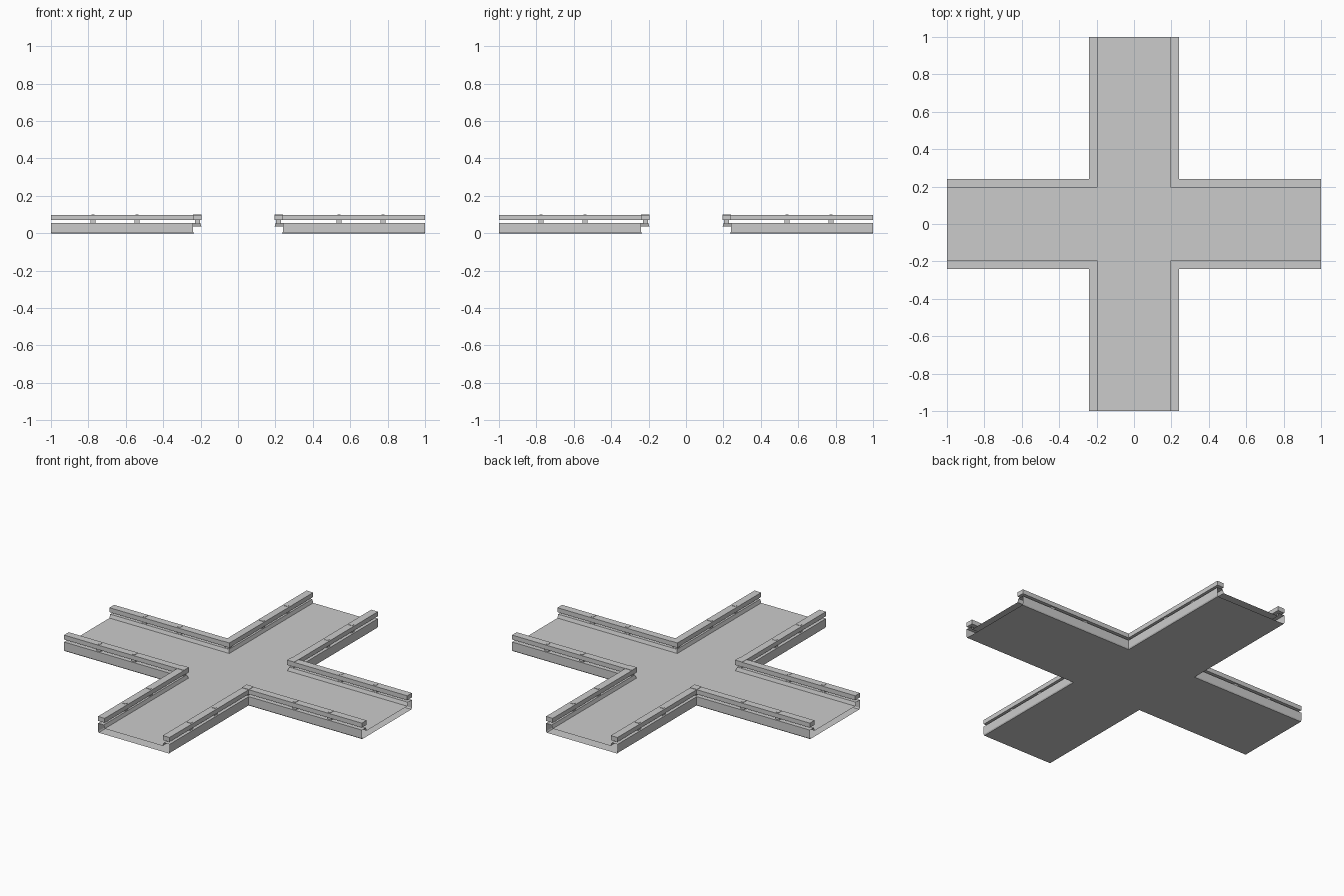
import bpy, bmesh

if "Cube" in bpy.data.objects:
    bpy.data.objects.remove(bpy.data.objects["Cube"])

OUT, INN, END = 0.24, 0.195, 1.0   # outer edge, inner edge, arm length
DECK_Z = 0.035


def finish(name, bm, mirror=True, recalc=False):
    if recalc:
        bmesh.ops.recalc_face_normals(bm, faces=bm.faces)
    me = bpy.data.meshes.new(name)
    bm.to_mesh(me)
    bm.free()
    ob = bpy.data.objects.new(name, me)
    bpy.context.collection.objects.link(ob)
    if mirror:
        mod = ob.modifiers.new("Mirror", 'MIRROR')
        mod.use_axis = (True, True, False)
        mod.use_mirror_merge = False
    return ob


def corner_sweep(name, profile, closed):
    """Sweep a (distance, height) profile round one inner corner, mirrored to all four."""
    bm = bmesh.new()
    rows = [[bm.verts.new(p) for p in ((d, END, z), (d, d, z), (END, d, z))]
            for d, z in profile]
    n = len(rows)
    for j in range(n if closed else n - 1):
        a, b = rows[j], rows[(j + 1) % n]
        for i in range(2):
            bm.faces.new((a[i], b[i], b[i + 1], a[i + 1]))
    if closed:
        bm.faces.new([r[0] for r in rows])
        bm.faces.new([r[2] for r in rows])
    return finish(name, bm, recalc=closed)


def cross_plane(name, w, z, down=False):
    quarter = [(w, w), (w, END), (-w, END), (-w, w), (-END, w), (-END, -w),
               (-w, -w), (-w, -END), (w, -END), (w, -w), (END, -w), (END, w)]
    bm = bmesh.new()
    f = bm.faces.new([bm.verts.new((x, y, z)) for x, y in quarter])
    if down:
        f.normal_flip()
    return finish(name, bm, mirror=False)


def add_box(bm, x, y, sx, sy, z0, z1):
    vs = bmesh.ops.create_cube(bm, size=1)["verts"]
    bmesh.ops.scale(bm, vec=(sx, sy, z1 - z0), verts=vs)
    bmesh.ops.translate(bm, vec=(x, y, (z0 + z1) / 2), verts=vs)


# Walkway surface and underside, open at the arm ends
cross_plane("deck", INN, DECK_Z)
cross_plane("underside", OUT - 0.004, 0.0, down=True)

# Curb shell: outer skirt, top, sloped inner face
corner_sweep("curb", [(OUT - 0.004, 0), (OUT, 0.007), (OUT, 0.056),
                      (INN + 0.007, 0.056), (INN, DECK_Z)], False)

# Solid handrail floating above the curb
corner_sweep("rail", [(OUT, 0.071), (OUT, 0.098), (INN, 0.098), (INN, 0.071)], True)

# Posts between curb and rail, and thin clamps round the rail
MID = (OUT + INN) / 2
posts, clamps = bmesh.new(), bmesh.new()
add_box(posts, MID, MID, 0.026, 0.026, 0.05, 0.075)
for t in (0.54, 0.775):
    add_box(posts, t, MID, 0.026, 0.026, 0.05, 0.075)
    add_box(posts, MID, t, 0.026, 0.026, 0.05, 0.075)
    add_box(clamps, t, MID, 0.016, 0.026, 0.07, 0.1)
    add_box(clamps, MID, t, 0.026, 0.016, 0.07, 0.1)
add_box(clamps, MID, MID, OUT - INN + 0.002, OUT - INN + 0.002, 0.07, 0.1)
finish("posts", posts)
finish("rail_clamps", clamps)
